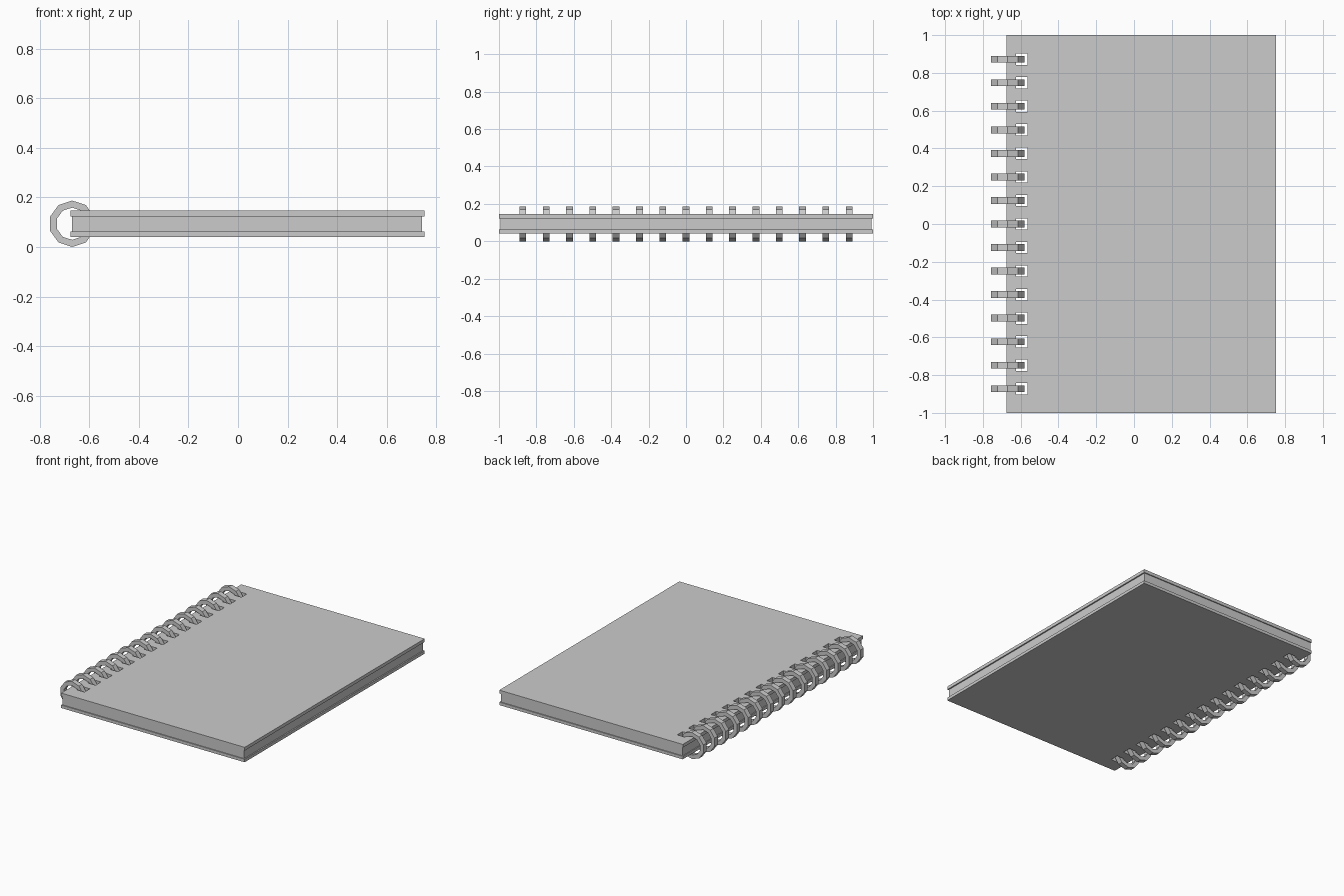
import bpy, bmesh, math

if "Cube" in bpy.data.objects:
    bpy.data.objects.remove(bpy.data.objects["Cube"])

RINGS = 15
STEP = 0.1246
HOLE_X = (-0.624, -0.563)
HOLE_HALF = 0.03
RING_X, RING_Z = -0.669, 0.0935
ring_ys = [(i - (RINGS - 1) / 2) * STEP for i in range(RINGS)]


def add_object(name, bm):
    bmesh.ops.recalc_face_normals(bm, faces=bm.faces[:])
    mesh = bpy.data.meshes.new(name)
    bm.to_mesh(mesh)
    bm.free()
    obj = bpy.data.objects.new(name, mesh)
    bpy.context.collection.objects.link(obj)
    return obj


def punched_sheet(name, x0, x1, half_y, z0, z1):
    """Flat slab with a row of square holes along its left edge."""
    xs = [x0, *HOLE_X, x1]
    ys = [-half_y]
    for y in ring_ys:
        ys += [y - HOLE_HALF, y + HOLE_HALF]
    ys.append(half_y)
    bm = bmesh.new()
    v = [[bm.verts.new((x, y, z0)) for y in ys] for x in xs]
    for i in range(len(xs) - 1):
        for j in range(len(ys) - 1):
            if i == 1 and j % 2 == 1:
                continue  # hole
            bm.faces.new((v[i][j], v[i + 1][j], v[i + 1][j + 1], v[i][j + 1]))
    ext = bmesh.ops.extrude_face_region(bm, geom=bm.faces[:], use_keep_orig=True)
    top = [g for g in ext["geom"] if isinstance(g, bmesh.types.BMVert)]
    bmesh.ops.translate(bm, verts=top, vec=(0, 0, z1 - z0))
    return add_object(name, bm)


def binding_ring(name, y, r_out=0.0935, r_in=0.065, width=0.036, sides=10):
    """Ten-sided ring with a rectangular section, standing in the XZ plane."""
    bm = bmesh.new()
    section = [(r_out, -width / 2), (r_out, width / 2),
               (r_in, width / 2), (r_in, -width / 2)]
    loops = []
    for k in range(sides):
        a = math.pi / 2 + k * math.tau / sides
        loops.append([bm.verts.new((RING_X + r * math.cos(a), y + dy,
                                    RING_Z + r * math.sin(a)))
                      for r, dy in section])
    for k in range(sides):
        a, b = loops[k], loops[(k + 1) % sides]
        for s in range(4):
            t = (s + 1) % 4
            bm.faces.new((a[s], a[t], b[t], b[s]))
    return add_object(name, bm)


# Covers and page block
punched_sheet("back_cover", -0.675, 0.752, 1.0, 0.041, 0.062)
punched_sheet("pages", -0.669, 0.743, 0.993, 0.062, 0.123)
punched_sheet("front_cover", -0.675, 0.752, 1.0, 0.123, 0.146)

# Binding rings
for n, y in enumerate(ring_ys):
    binding_ring(f"binding_ring_{n + 1}", y)
